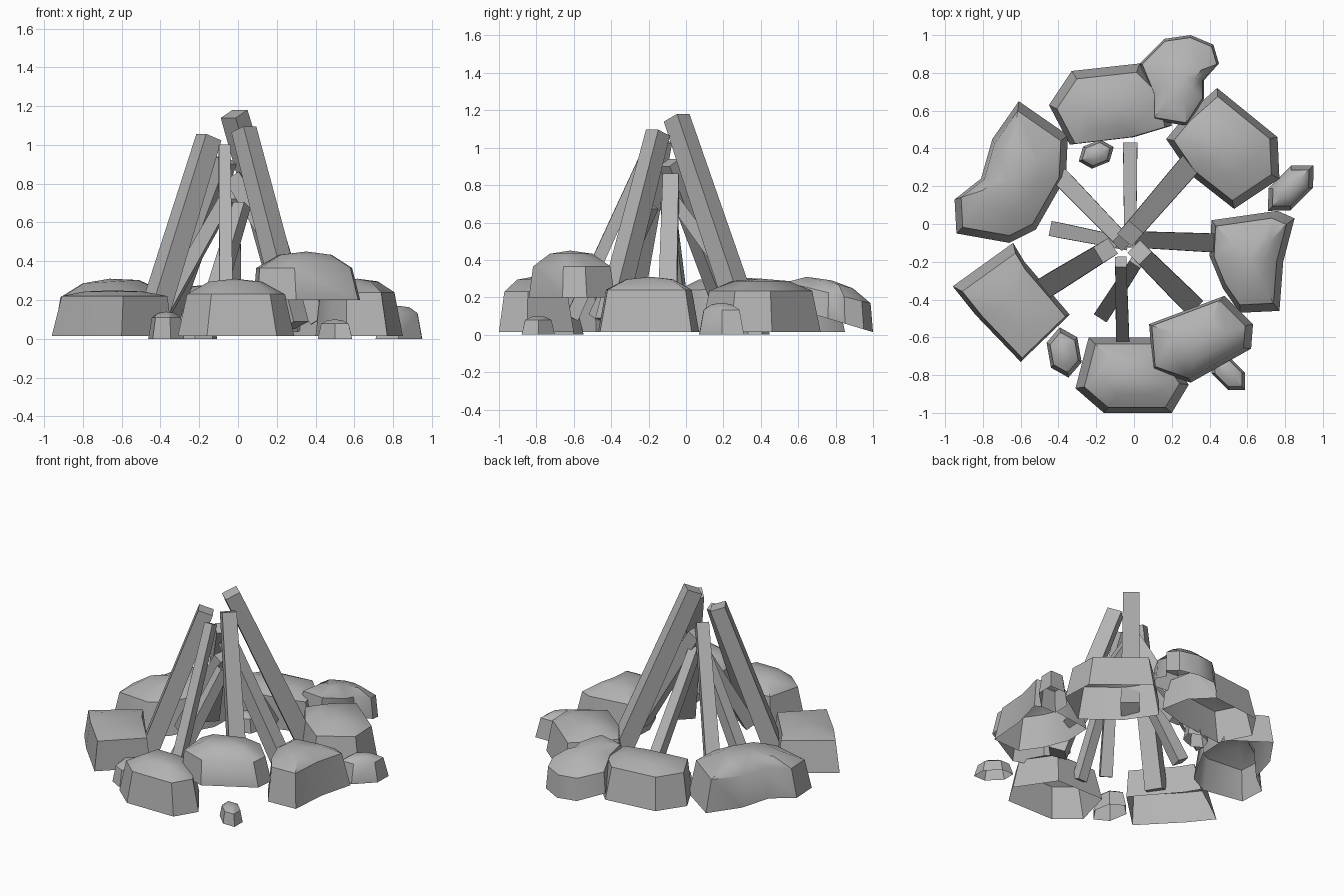
import bpy, bmesh, math
from mathutils import Vector

cube = bpy.data.objects.get("Cube")
if cube:
    bpy.data.objects.remove(cube, do_unlink=True)

grey = bpy.data.materials.new("plain_grey")
grey.use_nodes = True
colour = (0.45, 0.45, 0.45, 1)
grey.diffuse_color = colour
grey.node_tree.nodes["Principled BSDF"].inputs["Base Color"].default_value = colour


def finish(name, bm, smooth_angle=None):
    """Turn a bmesh into a shaded object with the grey material."""
    bmesh.ops.recalc_face_normals(bm, faces=bm.faces)
    mesh = bpy.data.meshes.new(name)
    bm.to_mesh(mesh)
    bm.free()
    mesh.materials.append(grey)
    obj = bpy.data.objects.new(name, mesh)
    bpy.context.collection.objects.link(obj)
    if smooth_angle:
        bpy.ops.object.select_all(action='DESELECT')
        obj.select_set(True)
        bpy.context.view_layer.objects.active = obj
        bpy.ops.object.shade_smooth_by_angle(angle=math.radians(smooth_angle))
    return obj


def stone(name, outline, top, shoulder, base=0.015, inset=0.88,
          tilt=(0, 0), shift=(0, 0), base_tilt=(0, 0)):
    """Hollow shell, open below: an outline lofted to a shoulder and a dome.

    Tilts are slopes along x and y; shift moves the crown sideways."""
    points = [Vector(p) for p in outline]
    centre = sum(points, Vector((0, 0))) / len(points)
    crown = shoulder + (top - shoulder) * 0.8
    still = (0, 0)
    bm = bmesh.new()
    rings = []
    for scale, z, slope, move in ((1, base, base_tilt, still),
                                  (inset, shoulder, tilt, shift),
                                  (inset * 0.55, crown, tilt, shift)):
        ring = []
        for p in points:
            arm = (p - centre) * scale
            place = centre + arm + Vector(move)
            ring.append(bm.verts.new((place.x, place.y, z + arm.dot(Vector(slope)))))
        rings.append(ring)
    peak = bm.verts.new((*(centre + Vector(shift)), top))
    count = len(points)
    for i in range(count):
        j = (i + 1) % count
        for low, high in zip(rings, rings[1:]):
            bm.faces.new((low[i], low[j], high[j], high[i]))
        bm.faces.new((rings[-1][i], rings[-1][j], peak))
    return finish(name, bm, 38)


def pebble(name, centre, length, width, turn, top):
    """Small six-sided stone, long along its turned axis."""
    outline = []
    c, s = math.cos(math.radians(turn)), math.sin(math.radians(turn))
    for k in range(6):
        a = math.tau * k / 6
        x, y = math.cos(a) * length / 2, math.sin(a) * width / 2 * 1.12
        outline.append((centre[0] + x * c - y * s, centre[1] + x * s + y * c))
    return stone(name, outline, top, top * 0.78, base=0, inset=0.8)


def stick(name, bottom, top, width, taper=0.85):
    """Square timber leaning from its bottom point to its top point."""
    bottom, top = Vector(bottom), Vector(top)
    axis = (top - bottom).normalized()
    side = axis.cross(Vector((0, 0, 1))).normalized()
    depth = axis.cross(side)
    bm = bmesh.new()
    ends = []
    for point, half in ((bottom, width / 2), (top, width * taper / 2)):
        corners = ((-1, -1), (1, -1), (1, 1), (-1, 1))
        ends.append([bm.verts.new(point + side * u * half + depth * v * half)
                     for u, v in corners])
    low, high = ends
    for i in range(4):
        j = (i + 1) % 4
        bm.faces.new((low[i], low[j], high[j], high[i]))
    bm.faces.new(low)
    bm.faces.new(high)
    return finish(name, bm)


# Ring of large stones
stone("front_stone", [(-.24, -.6), (.12, -.6), (.29, -.85), (.2, -1),
                      (-.16, -1), (-.31, -.87)], .31, .23, inset=.84)
stone("raised_front_stone", [(.08, -.53), (.48, -.38), (.63, -.53), (.62, -.66),
                             (.3, -.84), (.1, -.77)], .45, .365, base=.2,
      inset=.9, shift=(-.015, 0))
stone("left_stone", [(.41, .02), (.76, .07), (.85, .03), (.79, -.2), (.77, -.46),
                     (.56, -.47), (.47, -.34), (.4, -.17)], .31, .24,
      inset=.85, shift=(-.01, 0))
stone("left_back_stone", [(.44, .72), (.76, .46), (.77, .24), (.53, .08),
                          (.3, .26), (.17, .45), (.27, .57)], .3, .235, inset=.86)
stone("back_stone", [(-.33, .81), (.03, .85), (.16, .72), (.2, .52), (0, .46),
                     (-.34, .42), (-.45, .63)], .28, .23, shift=(0, -.02))
stone("bent_back_stone", [(.03, .85), (.16, .98), (.3, 1), (.42, .95), (.45, .85),
                          (.37, .76), (.37, .66), (.28, .52), (.1, .55), (.1, .68)],
      .29, .22, base=.08, inset=.94, tilt=(0, -.25), base_tilt=(0, -.3))
stone("right_back_stone", [(-.61, .65), (-.35, .47), (-.36, .25), (-.52, -.03),
                           (-.66, -.1), (-.94, -.05), (-.95, .13), (-.81, .24),
                           (-.75, .45)], .31, .23, tilt=(.06, 0))
stone("right_front_stone", [(-.96, -.33), (-.64, -.1), (-.58, -.2), (-.34, -.48),
                            (-.6, -.73), (-.84, -.48)], .25, .22, shift=(.015, -.02))

# Loose small stones
pebble("inner_pebble", (-.2, .37), .2, .13, 22, .12)
pebble("left_pebble", (.83, .19), .34, .17, 45, .17)
pebble("front_left_pebble", (.5, -.79), .25, .13, -45, .1)
pebble("front_right_pebble", (-.37, -.68), .27, .17, -80, .14)

# Leaning sticks that meet near the middle
stick("back_left_stick", (.3, .32, .06), (-.02, -.05, 1.16), .12)
stick("right_front_stick", (-.46, -.33, .04), (-.15, -.14, 1.04), .115)
stick("left_front_stick", (.29, -.41, .07), (.03, -.15, 1.08), .11)
stick("front_stick", (-.06, -.61, .09), (-.07, -.2, .99), .07)
stick("left_stick", (.42, -.1, .1), (-.03, -.08, .84), .1)
stick("back_stick", (-.02, .4, .08), (-.02, -.08, .74), .075)
stick("back_right_stick", (-.37, .23, .1), (-.06, -.09, .92), .095)
stick("right_stick", (-.41, -.03, .1), (-.06, -.1, .72), .08)
stick("short_front_stick", (-.16, -.47, .09), (.02, -.19, .69), .08)
